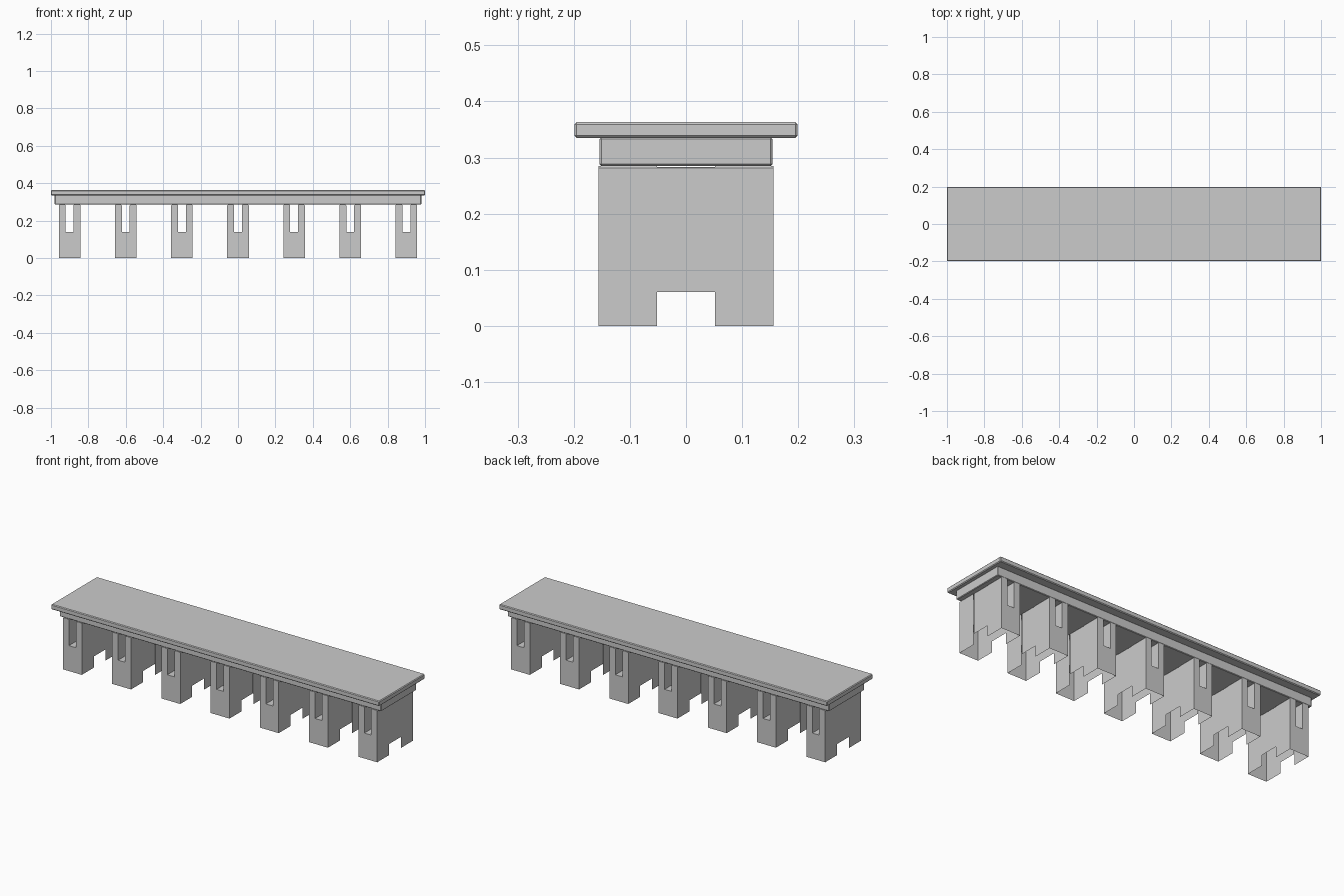
import bpy, bmesh

if "Cube" in bpy.data.objects:
    bpy.data.objects.remove(bpy.data.objects["Cube"])


def slab(name, sx, sy, z0, z1, bevel):
    """Bevelled box centred on x and y, between two heights."""
    bm = bmesh.new()
    bmesh.ops.create_cube(bm, size=1)
    for v in bm.verts:
        v.co = (v.co.x * sx, v.co.y * sy, z0 + (v.co.z + 0.5) * (z1 - z0))
    bmesh.ops.bevel(bm, geom=bm.edges[:], offset=bevel, segments=1,
                    affect='EDGES', profile=0.5)
    return finish(name, bm)


def finish(name, bm):
    bmesh.ops.recalc_face_normals(bm, faces=bm.faces[:])
    me = bpy.data.meshes.new(name)
    bm.to_mesh(me)
    bm.free()
    ob = bpy.data.objects.new(name, me)
    bpy.context.collection.objects.link(ob)
    return ob


def slotted_profile(w, s, z0, zs, zt, c):
    """Half outline mirrored: outer side, chamfered top, slot down the middle."""
    half = [(-w, z0), (-w, zt - c), (-w + c, zt), (-s - c, zt), (-s, zt - c), (-s, zs)]
    return half + [(-x, z) for x, z in reversed(half)]


def shell(bm, cx, profile, y0, y1, caps):
    """Sweep an open-bottomed profile along y and cap the chosen ends."""
    rows = [[bm.verts.new((cx + x, y, z)) for x, z in profile] for y in (y0, y1)]
    for i in range(len(profile) - 1):
        bm.faces.new((rows[0][i], rows[0][i + 1], rows[1][i + 1], rows[1][i]))
    for end in caps:
        bm.faces.new(rows[end])


# Table top and the beam beneath it
slab("top_board", 2.0, 0.398, 0.335, 0.363, 0.004)
slab("support_beam", 1.96, 0.308, 0.285, 0.336, 0.003)

# Seven slotted hollow legs: front foot, raised middle web, back foot
foot = slotted_profile(0.0575, 0.021, 0.0, 0.14, 0.285, 0.004)
web = slotted_profile(0.0560, 0.021, 0.06, 0.14, 0.283, 0.002)
for n in range(7):
    bm = bmesh.new()
    cx = -0.9 + 0.3 * n
    shell(bm, cx, foot, -0.156, -0.052, [0])
    shell(bm, cx, web, -0.052, 0.052, [])
    shell(bm, cx, foot, 0.052, 0.156, [1])
    finish(f"leg_{n + 1}", bm)
